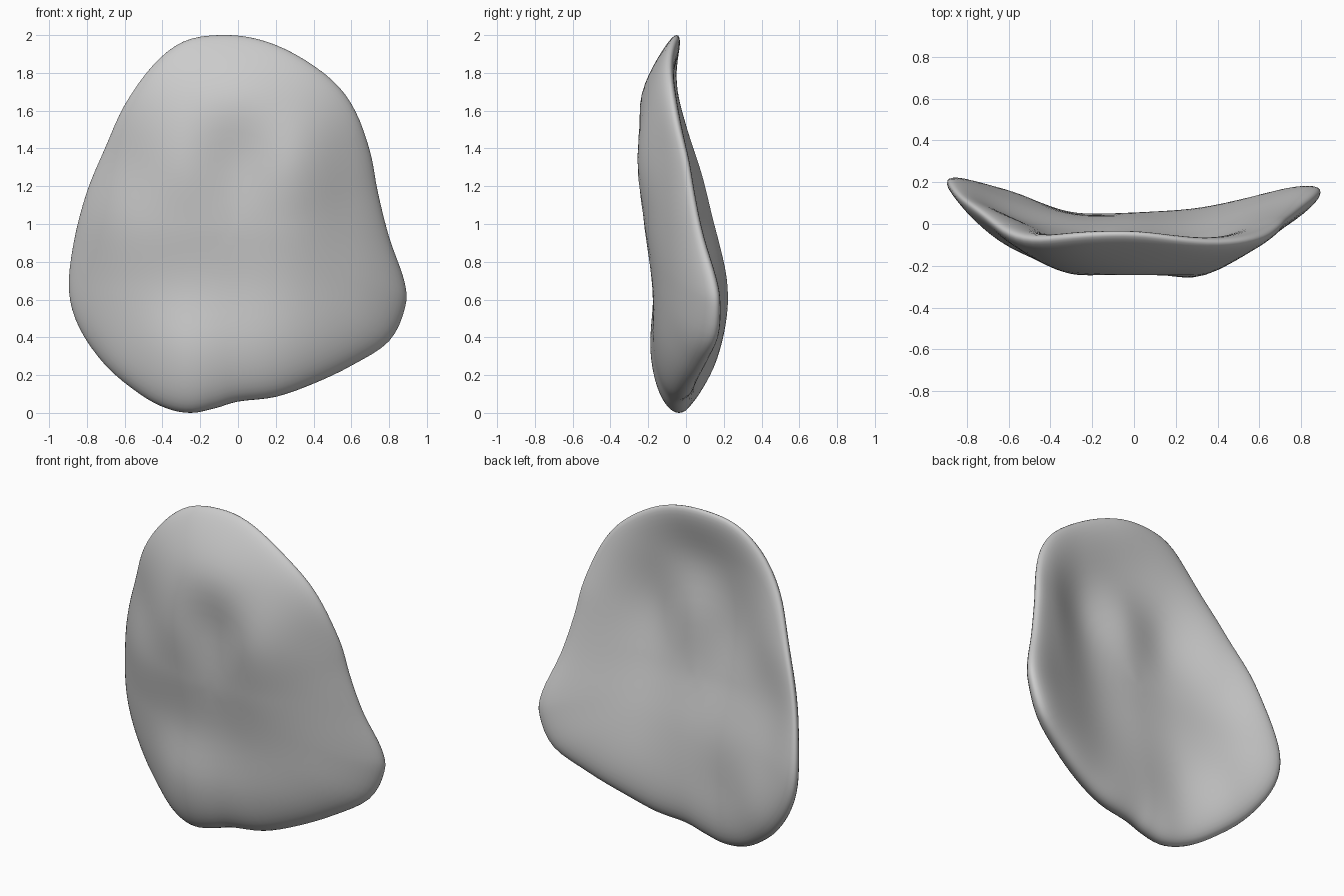
import bpy, bmesh, math

if "Cube" in bpy.data.objects:
    bpy.data.objects.remove(bpy.data.objects["Cube"])

# front outline (x, z), clockwise from the top
OUTLINE = [(-.1, 2), (.1, 1.98), (.3, 1.9), (.5, 1.76), (.62, 1.6), (.7, 1.38), (.74, 1.17),
           (.8, .93), (.88, .7), (.885, .56), (.8, .38), (.6, .25), (.4, .155), (.2, .085),
           (0, .06), (-.12, .025), (-.25, 0), (-.38, .025), (-.52, .1), (-.7, .25), (-.84, .45),
           (-.895, .65), (-.87, .9), (-.8, 1.17), (-.7, 1.41), (-.6, 1.63), (-.45, 1.84), (-.29, 1.965)]

# depth of the middle surface: rows z = 0..2, columns x = -0.9..0.9
DEPTH = [[.20, .08, -.03, -.03, .01, .10, .20],
         [.21, .07, -.06, -.06, -.03, .06, .18],
         [.20, .03, -.06, -.075, -.07, .02, .15],
         [.17, -.03, -.12, -.125, -.13, -.02, .11],
         [.15, -.03, -.16, -.14, -.175, -.05, .08],
         [.08, -.05, -.14, -.165, -.14, -.07, -.01],
         [.0, -.04, -.05, -.05, -.06, -.05, -.02]]
# half thickness by height
HALF = [.14, .125, .10, .085, .08, .08, .075]


def cubic(a, b, c, d, t):
    return b + .5 * t * (c - a + t * (2 * a - 5 * b + 4 * c - d + t * (3 * (b - c) + d - a)))


def sample(vals, p):
    n = len(vals) - 1
    p = min(max(p, 0), n)
    i = min(int(p), n - 1)
    a = vals[i - 1] if i else 2 * vals[0] - vals[1]
    d = vals[i + 2] if i + 2 <= n else 2 * vals[n] - vals[n - 1]
    return cubic(a, vals[i], vals[i + 1], d, p - i)


def depth(x, z):
    return sample([sample(row, (x + .9) / .3) for row in DEPTH], z * 3)


# smooth closed rim
rim, n = [], len(OUTLINE)
for i in range(n):
    q = [OUTLINE[(i + k) % n] for k in (-1, 0, 1, 2)]
    for s in range(4):
        rim.append([cubic(*[p[k] for p in q], s / 4) for k in (0, 1)])

CX, CZ, RINGS = -.05, .95, 20
bm = bmesh.new()


def vert(x, z, r, side):
    h = sample(HALF, z * 3) * math.sqrt(max(0, 1 - r ** 5))
    return bm.verts.new((x, depth(x, z) + side * h, z))


# rings running from the front centre over the rim to the back centre
rings = []
for j in range(1, 2 * RINGS):
    side = -1 if j <= RINGS else 1
    r = math.sin(math.pi / 2 * j / RINGS)
    rings.append([vert(CX + (x - CX) * r, CZ + (z - CZ) * r, r, side) for x, z in rim])
m = len(rim)
for a, b in zip(rings, rings[1:]):
    for i in range(m):
        k = (i + 1) % m
        bm.faces.new((a[i], a[k], b[k], b[i]))
for ring, side in ((rings[0], -1), (rings[-1], 1)):
    c = vert(CX, CZ, 0, side)
    for i in range(m):
        bm.faces.new((c, ring[i], ring[(i + 1) % m]))
bmesh.ops.recalc_face_normals(bm, faces=bm.faces)
for f in bm.faces:
    f.smooth = True

me = bpy.data.meshes.new("curved_shell")
bm.to_mesh(me)
bm.free()
bpy.context.collection.objects.link(bpy.data.objects.new("curved_shell", me))
